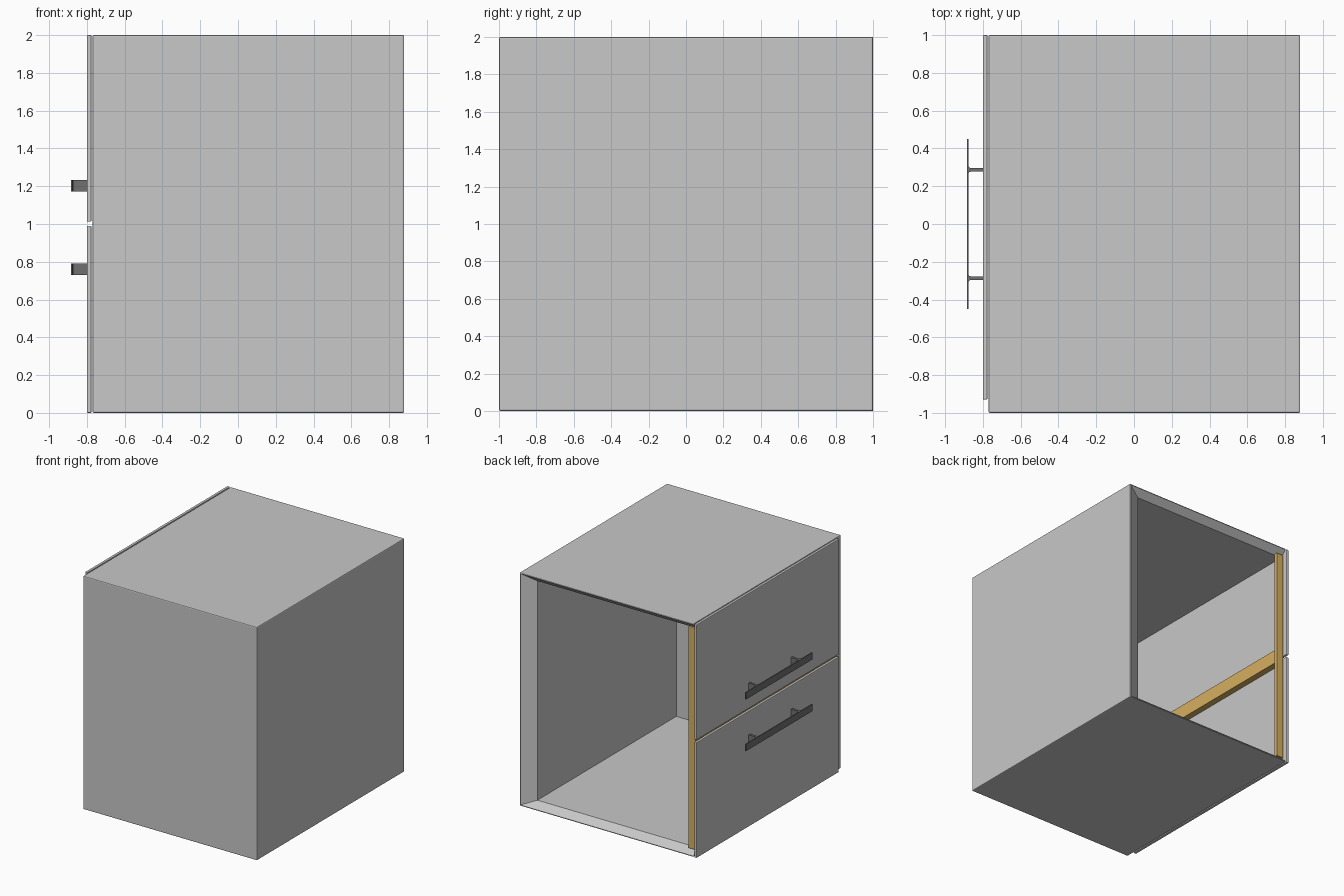
import bpy, bmesh
from mathutils import Vector

cube = bpy.data.objects.get("Cube")
if cube:
    bpy.data.objects.remove(cube, do_unlink=True)


def material(name, rgb):
    m = bpy.data.materials.new(name)
    m.use_nodes = True
    m.diffuse_color = (*rgb, 1)
    m.node_tree.nodes["Principled BSDF"].inputs["Base Color"].default_value = (*rgb, 1)
    return m


GREY = material("light grey panel", (0.58, 0.58, 0.58))
DARK = material("dark grey metal", (0.16, 0.16, 0.16))
WOOD = material("golden wood", (0.67, 0.43, 0.12))


def add_object(name, bm, mat):
    bmesh.ops.recalc_face_normals(bm, faces=bm.faces)
    mesh = bpy.data.meshes.new(name)
    bm.to_mesh(mesh)
    bm.free()
    mesh.materials.append(mat)
    ob = bpy.data.objects.new(name, mesh)
    bpy.context.collection.objects.link(ob)
    return ob


def box(name, low, high, mat, bevel=0.0):
    """Box between two corners, with optional softened edges."""
    low, high = Vector(low), Vector(high)
    bm = bmesh.new()
    bmesh.ops.create_cube(bm, size=1)
    for v in bm.verts:
        v.co = (low + high) / 2 + v.co * (high - low)
    if bevel:
        bmesh.ops.bevel(bm, geom=bm.edges[:], offset=bevel, segments=2,
                        profile=0.5, affect='EDGES')
    return add_object(name, bm, mat)


def loft(name, sections, mat):
    """Join rectangular x-z sections (y, x0, x1, z0, z1) along y."""
    bm = bmesh.new()
    rings = [[bm.verts.new((x, y, z)) for x, z in ((x0, z0), (x1, z0), (x1, z1), (x0, z1))]
             for y, x0, x1, z0, z1 in sections]
    for a, b in zip(rings, rings[1:]):
        for i in range(4):
            j = (i + 1) % 4
            bm.faces.new((a[i], a[j], b[j], b[i]))
    bm.faces.new(rings[0])
    bm.faces.new(rings[-1])
    return add_object(name, bm, mat)


# Cabinet shell: open at the back and on the drawer side, with a sloped back rim
shell = box("cabinet_shell", (-0.77, -1, 0), (0.88, 1, 2), GREY, 0.008)
cavity = loft("cavity_cutter", [
    (-0.94, -0.9, 0.75, 0.06, 1.94),
    (0.942, -0.9, 0.75, 0.06, 1.94),
    (0.998, -0.9, 0.872, 0.008, 1.992),
    (1.05, -0.9, 0.872, 0.008, 1.992)], GREY)
cavity.hide_render = True
cut = shell.modifiers.new("cavity", 'BOOLEAN')
cut.object = cavity
cut.operation = 'DIFFERENCE'
cut.solver = 'EXACT'
bpy.context.view_layer.objects.active = shell
bpy.ops.object.modifier_apply(modifier="cavity")
bpy.data.objects.remove(cavity, do_unlink=True)

# Wooden frame behind the drawer fronts
box("back_post", (-0.77, 0.94, 0.05), (-0.70, 0.97, 1.95), WOOD, 0.004)
box("middle_rail", (-0.77, -0.945, 0.94), (-0.715, 0.945, 1.06), WOOD)


# Handle: flat bar with two flared stems, drawn from above and extruded upwards
def handle(name, z, height=0.06):
    half = [(-0.885, 0.45), (-0.877, 0.45), (-0.877, 0.308), (-0.873, 0.30),
            (-0.865, 0.297), (-0.798, 0.297), (-0.798, 0.277), (-0.865, 0.277),
            (-0.873, 0.274), (-0.877, 0.266)]
    outline = half + [(x, -y) for x, y in reversed(half)]
    bm = bmesh.new()
    face = bm.faces.new([bm.verts.new((x, y, z)) for x, y in outline])
    top = bmesh.ops.extrude_face_region(bm, geom=[face])["geom"]
    bmesh.ops.translate(bm, vec=(0, 0, height),
                        verts=[g for g in top if isinstance(g, bmesh.types.BMVert)])
    return add_object(name, bm, DARK)


# Two drawer fronts, each with its handle
for level, z0, z1, grip in (("lower", 0.0, 0.99, 0.73), ("upper", 1.012, 2.0, 1.173)):
    box(level + "_drawer_front", (-0.80, -0.93, z0), (-0.776, 1, z1), GREY, 0.005)
    handle(level + "_handle", grip)
